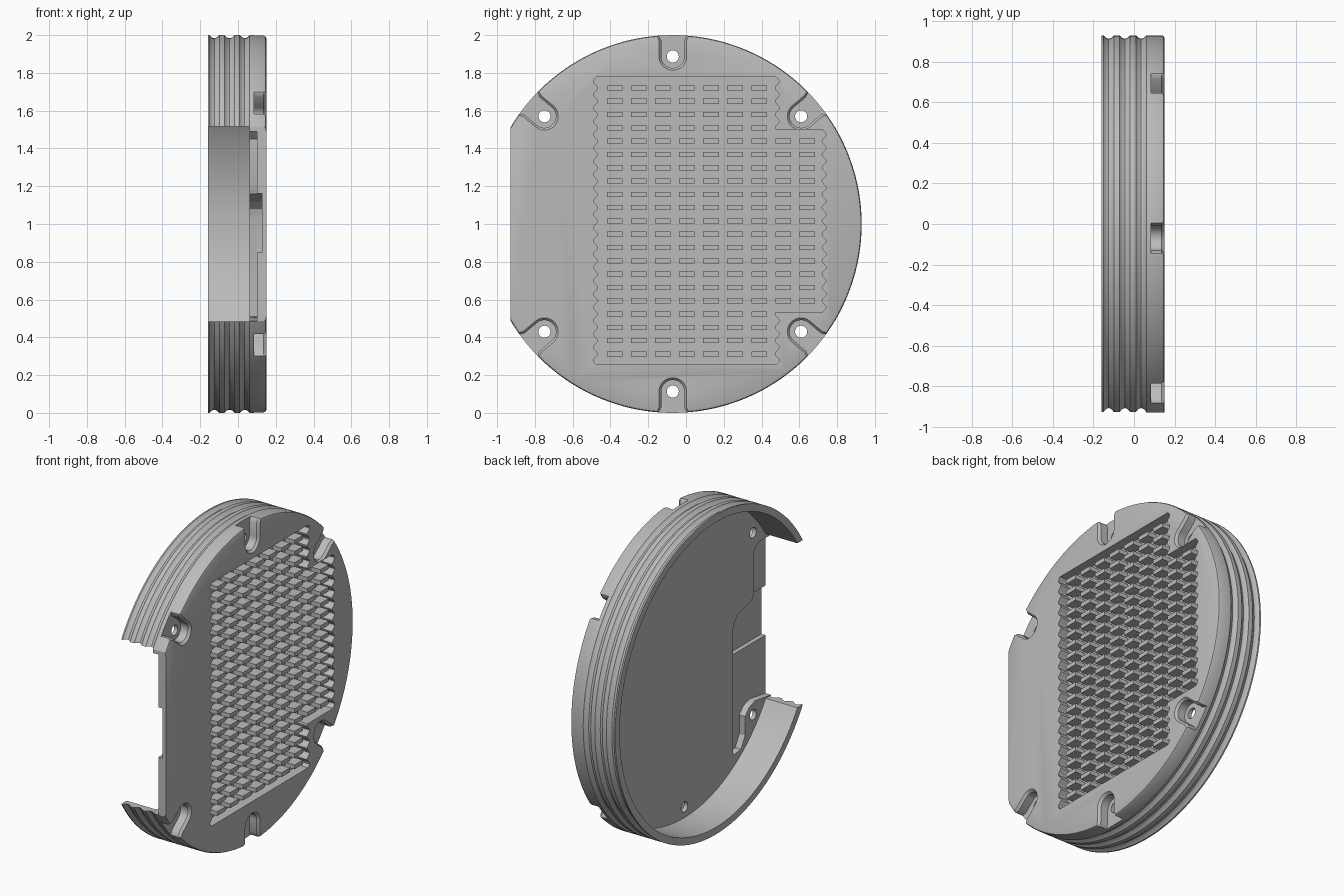
import bpy, bmesh, math
from math import cos, sin, pi

if "Cube" in bpy.data.objects:
    bpy.data.objects.remove(bpy.data.objects["Cube"], do_unlink=True)

grey = bpy.data.materials.new("satin_grey")
grey.use_nodes = True
GREY = (0.5, 0.5, 0.5, 1)
grey.diffuse_color = GREY
grey.node_tree.nodes["Principled BSDF"].inputs["Base Color"].default_value = GREY

CY, CZ = -0.07, 1.0            # disc axis, running along x
FACE, INNER = 0.15, 0.06       # outer and inner faces of the plate


def finish(name, bm):
    bmesh.ops.recalc_face_normals(bm, faces=bm.faces)
    mesh = bpy.data.meshes.new(name)
    bm.to_mesh(mesh)
    bm.free()
    mesh.materials.append(grey)
    ob = bpy.data.objects.new(name, mesh)
    bpy.context.collection.objects.link(ob)
    return ob


def loft(name, sections):
    """Solid joining (x, outline) sections, each outline a list of (y, z)."""
    bm = bmesh.new()
    rings = [[bm.verts.new((x, y, z)) for y, z in pts] for x, pts in sections]
    n = len(rings[0])
    for a, b in zip(rings, rings[1:]):
        for i in range(n):
            j = (i + 1) % n
            bm.faces.new((a[i], a[j], b[j], b[i]))
    bm.faces.new(rings[0])
    bm.faces.new(rings[-1])
    return finish(name, bm)


def prism(name, x0, x1, pts):
    return loft(name, [(x0, pts), (x1, pts)])


def circle(r, y=CY, z=CZ, n=144):
    return [(y + r * cos(2 * pi * i / n), z + r * sin(2 * pi * i / n)) for i in range(n)]


def rect(y0, y1, z0, z1):
    return [(y0, z0), (y1, z0), (y1, z1), (y0, z1)]


def cut(target, cutter):
    cutter.hide_render = True
    mod = target.modifiers.new("cut", "BOOLEAN")
    mod.operation, mod.solver, mod.object = "DIFFERENCE", "EXACT", cutter
    bpy.context.view_layer.objects.active = target
    bpy.ops.object.modifier_apply(modifier=mod.name)
    bpy.data.objects.remove(cutter, do_unlink=True)


# Round plate with a grooved skirt behind it
profile = [(INNER, 0.955), (-0.16, 0.955), (-0.16, 1.0)]
for c in (-0.125, -0.045, 0.035):
    profile += [(c - 0.026, 1.0), (c - 0.013, 0.987), (c, 0.983),
                (c + 0.013, 0.987), (c + 0.026, 1.0)]
profile += [(FACE - 0.012, 1.0), (FACE - 0.004, 0.996), (FACE, 0.987)]
cover = loft("cover_plate", [(x, circle(r)) for x, r in profile])

# Opening in the skirt and flat front edge
cut(cover, prism("opening", -0.3, INNER, rect(-1.2, -0.5, 0.485, 1.515)))
cut(cover, prism("flat_edge", -0.3, 0.3, rect(-1.2, -0.928, 0.4, 1.6)))

# Stepped recess on the inner face
s_curve = [(-0.55, 1.03), (-0.565, 1.08), (-0.61, 1.12), (-0.70, 1.14), (-0.745, 1.16)]
shallow = ([(-1.1, 0.486), (-0.93, 0.486), (-0.77, 0.51), (-0.71, 0.49), (-0.67, 0.45),
            (-0.67, 0.33), (-0.63, 0.26), (-0.55, 0.25)] + s_curve +
           [(-0.76, 1.20), (-0.76, 1.45), (-0.80, 1.49), (-1.1, 1.49)])
deep = [(-1.1, 0.85), (-0.551, 0.85)] + s_curve + [(-1.1, 1.161)]
cut(cover, prism("shallow_recess", 0.0, 0.10, shallow))
cut(cover, prism("deep_recess", 0.01, 0.128, deep))


# Screw slots around the rim
def slot(angle, r):
    pts = [(0.14, -r - 0.04), (0.105, -r - 0.01), (0.085, -r)]
    pts += [(-r * cos(t), -r * sin(t)) for t in (pi / 2 - pi * i / 16 for i in range(17))]
    pts += [(0.085, r), (0.105, r + 0.01), (0.14, r + 0.04)]
    c, s = cos(angle), sin(angle)
    return [(CY + (0.887 + u) * c - v * s, CZ + (0.887 + u) * s + v * c) for u, v in pts]


for degrees in (90, 270, 40, 140, 220, 320):
    a = math.radians(degrees)
    cut(cover, loft("slot", [(0.085, slot(a, 0.061)), (0.135, slot(a, 0.061)),
                             (FACE + 0.001, slot(a, 0.074))]))
    hole = circle(0.032, CY + 0.887 * cos(a), CZ + 0.887 * sin(a), 24)
    cut(cover, prism("hole", 0.0, 0.2, hole))

# Pocket with scalloped sides for the peg grid
ROW, COL, TOP, LEFT, FLOOR = 0.0704, 0.1275, 1.72, -0.378, 0.085
Z0, Z1, STEP0, STEP1 = 0.257, 1.778, 0.535, 1.50


def side(edge, sign, z0, z1):
    n = round((z1 - z0) / ROW * 8)
    zs = [z0 + (z1 - z0) * i / n for i in range(n + 1)]
    return [(edge - sign * 0.012 * cos(2 * pi * (z - TOP) / ROW), z) for z in zs]


outline = (side(0.482, 1, Z0, STEP0 - 0.001) + side(0.73, 1, STEP0, STEP1) +
           side(0.482, 1, STEP1 + 0.001, Z1) + side(-0.478, -1, Z0, Z1)[::-1])
cut(cover, prism("pocket", FLOOR, 0.2, outline))

# Grid of flat cooling pegs
bm = bmesh.new()
for row in range(21):
    for col in range(9 if 4 <= row <= 16 else 7):
        box = bmesh.ops.create_cube(bm, size=1)["verts"]
        bmesh.ops.scale(bm, vec=(FACE - FLOOR + 0.005, 0.083, 0.027), verts=box)
        bmesh.ops.translate(bm, verts=box, vec=((FACE + FLOOR - 0.005) / 2,
                                                LEFT + col * COL, TOP - row * ROW))
finish("cooling_pegs", bm)

# Smooth round walls, keep edges crisp
bpy.ops.object.select_all(action="DESELECT")
cover.select_set(True)
bpy.context.view_layer.objects.active = cover
bpy.ops.object.shade_smooth_by_angle(angle=math.radians(28))
